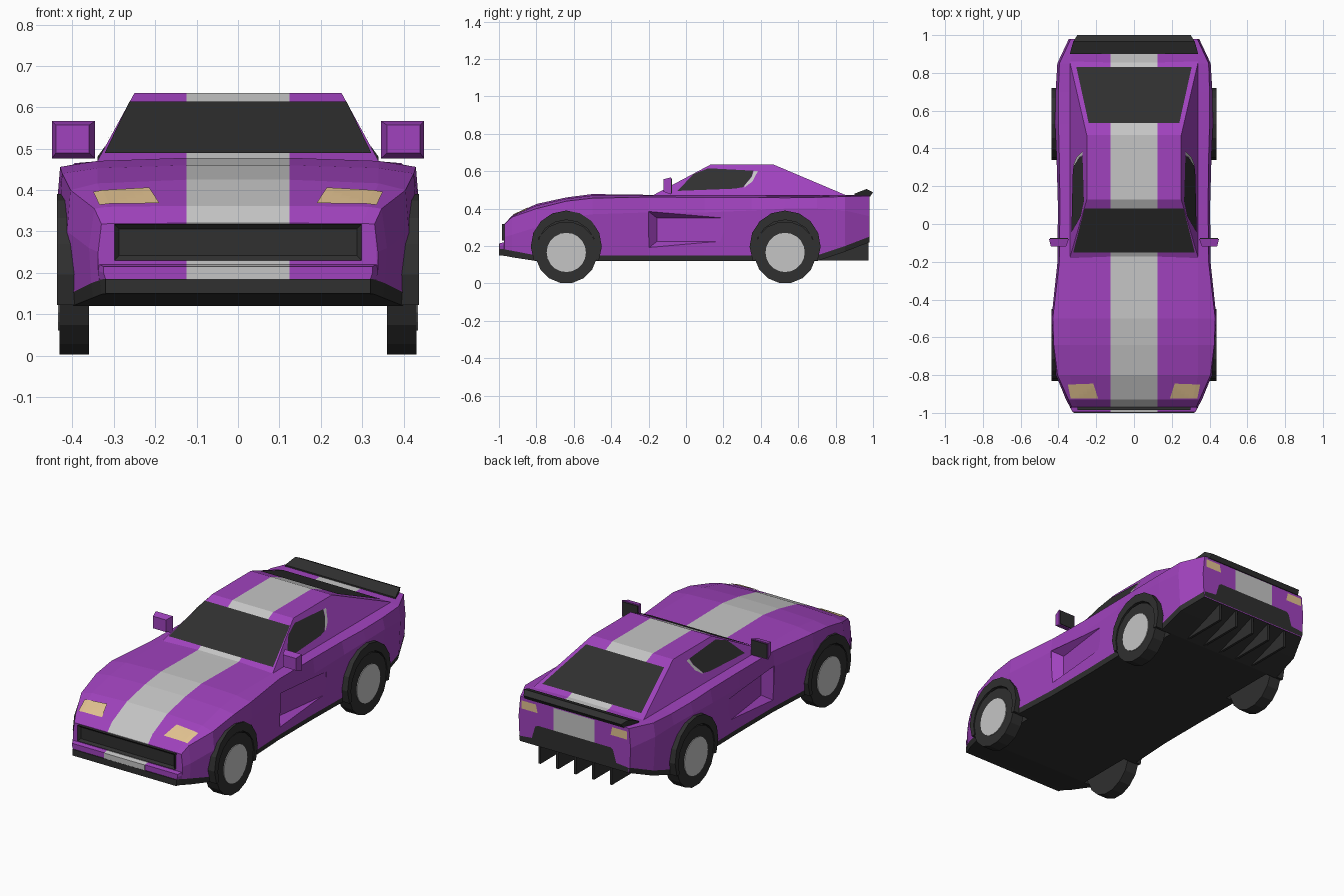
import bpy, bmesh, math
from mathutils import Vector
from mathutils.bvhtree import BVHTree

if "Cube" in bpy.data.objects:
    bpy.data.objects.remove(bpy.data.objects["Cube"])


def material(name, r, g, b):
    m = bpy.data.materials.new(name)
    m.diffuse_color = (r, g, b, 1)
    m.use_nodes = True
    m.node_tree.nodes["Principled BSDF"].inputs["Base Color"].default_value = m.diffuse_color
    return m


PURPLE, GREY, BLACK, TAN = range(4)
MATS = [material("purple paint", .35, .055, .51), material("silver grey", .56, .56, .56),
        material("black", .029, .029, .029), material("lamp tan", .76, .54, .28)]


def finish(name, bm, mat=None, mirror=False, recalc=True):
    """Turn a bmesh into an object, optionally with a copy mirrored across x."""
    if recalc:
        bmesh.ops.recalc_face_normals(bm, faces=bm.faces[:])
    if mat is not None:
        for f in bm.faces:
            f.material_index = mat
    if mirror:
        d = bmesh.ops.duplicate(bm, geom=bm.verts[:] + bm.edges[:] + bm.faces[:])["geom"]
        for v in d:
            if isinstance(v, bmesh.types.BMVert):
                v.co.x *= -1
        bmesh.ops.reverse_faces(bm, faces=[f for f in d if isinstance(f, bmesh.types.BMFace)])
    me = bpy.data.meshes.new(name)
    bm.to_mesh(me)
    bm.free()
    for m in MATS:
        me.materials.append(m)
    ob = bpy.data.objects.new(name, me)
    bpy.context.collection.objects.link(ob)
    return ob


def hull(name, pts, mat, mirror=False):
    bm = bmesh.new()
    for p in pts:
        bm.verts.new(p)
    bmesh.ops.convex_hull(bm, input=bm.verts[:])
    bmesh.ops.dissolve_limit(bm, angle_limit=.01, verts=bm.verts[:], edges=bm.edges[:])
    return finish(name, bm, mat, mirror)


def prism(name, profiles, x0, x1, mat, mirror=False):
    """Extrude (y, z) outlines from x0 to x1."""
    bm = bmesh.new()
    for prof in profiles:
        a = [bm.verts.new((x0, y, z)) for y, z in prof]
        b = [bm.verts.new((x1, y, z)) for y, z in prof]
        bm.faces.new(a)
        bm.faces.new(b[::-1])
        for i in range(len(a)):
            j = (i + 1) % len(a)
            bm.faces.new((a[i], b[i], b[j], a[j]))
    return finish(name, bm, mat, mirror)


def circle(cy, cz, r, n, a0=0, a1=360, closed=True):
    k = n if closed else n - 1
    return [(cy + r * math.cos(math.radians(a0 + (a1 - a0) * i / k)),
             cz + r * math.sin(math.radians(a0 + (a1 - a0) * i / k))) for i in range(n)]


def decal(name, target, pts, direction, mat, cuts=0, mirror=False):
    """Thin painted face projected onto a target along a direction."""
    src = bmesh.new()
    src.from_mesh(target.data)
    tree = BVHTree.FromBMesh(src)
    d = Vector(direction)
    bm = bmesh.new()
    f = bm.faces.new([bm.verts.new(p) for p in pts])
    f.normal_update()
    if f.normal.dot(d) > 0:
        f.normal_flip()
    if cuts:
        bmesh.ops.subdivide_edges(bm, edges=bm.edges[:], cuts=cuts, use_grid_fill=True)
    for v in bm.verts:
        hit = tree.ray_cast(v.co - d * 2, d)[0]
        if hit:
            v.co = hit - d * .005
    src.free()
    return finish(name, bm, mat, mirror, recalc=False)


# Lower body: loft of boxy sections
# y, z bottom, z sill, x sill, x mid, z mid, x edge, z edge, z top
stations = [
    (-.996, .15, .185, .32, .325, .20, .325, .215, .215),
    (-.972, .148, .184, .335, .338, .205, .335, .22, .22),
    (-.970, .148, .182, .335, .338, .25, .33, .318, .32),
    (-.93, .14, .175, .355, .36, .26, .347, .355, .362),
    (-.80, .12, .15, .405, .413, .30, .405, .40, .425),
    (-.64, .12, .15, .41, .43, .35, .425, .44, .46),
    (-.50, .12, .15, .41, .437, .37, .43, .456, .478),
    (-.20, .12, .15, .395, .405, .38, .395, .462, .474),
    (.10, .12, .15, .395, .403, .38, .392, .46, .474),
    (.35, .12, .15, .40, .41, .39, .395, .46, .474),
    (.53, .12, .15, .40, .418, .40, .40, .458, .474),
    (.70, .12, .15, .40, .415, .40, .40, .46, .473),
    (.85, .17, .20, .395, .406, .39, .395, .465, .472),
    (.98, .22, .25, .34, .345, .36, .335, .467, .472),
]
bm = bmesh.new()
rings = []
for y, zb, zs, xs, xm, zm, xe, ze, zt in stations:
    half = [(xs - .005, zb), (xs, zs), (xm, zm), (xe, ze),
            (min(.34, xe - .03), ze * .35 + zt * .65), (.125, zt)]
    ring = half + [(-x, z) for x, z in reversed(half)]
    rings.append([bm.verts.new((x, y, z)) for x, z in ring])
for a, b in zip(rings, rings[1:]):
    for i in range(12):
        j = (i + 1) % 12
        f = bm.faces.new((a[i], a[j], b[j], b[i]))
        f.material_index = {0: BLACK, 10: BLACK, 11: BLACK, 5: GREY}.get(i, PURPLE)
bm.faces.new(rings[0])
bm.faces.new(rings[-1][::-1])
body = finish("body", bm)

# Wheel wells and side vents cut into the body
WHEELS = (-.64, .53)
cutters = [prism("arch_cutter", [circle(y, .2, .182, 14)], .33, .55, BLACK, True) for y in WHEELS]
cutters.append(hull("vent_cutter", [(x, y, z) for x, y, z in (
    (.47, -.2, .19), (.47, -.2, .385), (.47, .2, .35), (.47, .2, .225),
    (.40, -.2, .19), (.40, -.2, .385), (.402, .2, .35), (.402, .2, .225),
    (.355, -.155, .225), (.355, -.155, .35))], PURPLE, True))
bpy.context.view_layer.objects.active = body
for c in cutters:
    m = body.modifiers.new("cut", 'BOOLEAN')
    m.operation = 'DIFFERENCE'
    m.solver = 'EXACT'
    m.object = c
    bpy.ops.object.modifier_apply(modifier=m.name)
    bpy.data.objects.remove(c)

# Cabin with striped roof
bm = bmesh.new()
rows = [[bm.verts.new((x, y, z)) for x in (-w, -.125, .125, w)] for y, z, w in
        ((-.18, .47, .34), (.13, .635, .25), (.47, .635, .25), (.86, .47, .34))]
for a, b in zip(rows, rows[1:]):
    for i in range(3):
        f = bm.faces.new((a[i], a[i + 1], b[i + 1], b[i]))
        f.material_index = GREY if i == 1 else PURPLE
for i in (0, 3):
    bm.faces.new([r[i] for r in rows])
bm.faces.new(rows[0] + rows[3][::-1])
cabin = finish("cabin", bm)

# Windows
down, side = (0, 0, -1), (-1, 0, 0)
decal("windshield", cabin, [(-.322, -.152, 0), (.322, -.152, 0), (.262, .082, 0), (-.262, .082, 0)], down, BLACK)
decal("rear_window", cabin, [(-.24, .535, 0), (.24, .535, 0), (.305, .83, 0), (-.305, .83, 0)], down, BLACK)
decal("side_window", cabin, [(0, y, z) for y, z in (
    (-.045, .495), (.04, .585), (.12, .616), (.36, .603), (.35, .57), (.305, .515), (.26, .507))],
    side, BLACK, mirror=True)
decal("window_pillar", cabin, [(0, y, z) for y, z in (
    (.362, .602), (.385, .602), (.355, .545), (.31, .512), (.315, .527), (.352, .57))],
    side, GREY, mirror=True)

# Lamps
decal("headlight", body, [(.19, -.925, 0), (.335, -.925, 0), (.35, -.85, 0), (.215, -.845, 0)],
      down, TAN, cuts=5, mirror=True)
front, back = (0, 1, 0), (0, -1, 0)
decal("tail_light", body, [(.225, 0, .405), (.325, 0, .405), (.325, 0, .45), (.235, 0, .45)],
      back, TAN, mirror=True)

# Front bumper lip, bumper stripe and rear panels
hull("front_lip", [(s * .32, y, z) for s in (-1, 1) for y in (-1, -.99) for z in (.15, .185)], BLACK)
hull("bumper_stripe", [(s * .125, y, z) for s in (-1, 1) for y in (-.999, -.99) for z in (.185, .215)], GREY)
decal("rear_stripe", body, [(-.125, 0, .335), (.125, 0, .335), (.125, 0, .46), (-.125, 0, .46)], back, GREY)
decal("rear_panel", body, [(-.334, 0, .222), (.334, 0, .222), (.338, 0, .25), (.26, 0, .258), (.24, 0, .325),
                           (.225, 0, .335), (-.225, 0, .335), (-.24, 0, .325), (-.26, 0, .258),
                           (-.338, 0, .25)], back, BLACK)

# Grille: framed plate with a sunken middle
bm = bmesh.new()
bmesh.ops.create_cube(bm, size=1)
for v in bm.verts:
    v.co = (v.co.x * .598, -.973 + v.co.y * .024, .274 + v.co.z * .088)
face = min(bm.faces, key=lambda f: f.calc_center_median().y)
bmesh.ops.inset_region(bm, faces=[face], thickness=.017, depth=-.012)
finish("grille", bm, BLACK)

# Spoiler
hull("spoiler", [(s * x, y, z) for s in (-1, 1) for x, y, z in (
    (.34, .90, .472), (.34, .90, .480), (.322, .965, .505), (.30, 1.0, .488), (.305, .985, .465))], BLACK)

# Diffuser fins
for i in range(5):
    x = (i - 2) * .11
    prism("diffuser_fin", [[(.69, .122), (.975, .122), (.975, .235), (.69, .135)]], x - .007, x + .007, BLACK)

# Mirrors with dark glass
hull("mirror", [(x, -.08, z) for x in (.345, .45) for z in (.476, .567)] +
     [(x, -.12, z) for x in (.36, .44) for z in (.49, .557)], PURPLE, True)
hull("mirror_glass", [(x, y, z) for x in (.35, .445) for y in (-.082, -.075) for z in (.481, .562)], BLACK, True)

# Wheels and arch flares
for y in WHEELS:
    prism("tire", [circle(y, .166, .166, 16, 11.25, 371.25)], .36, .431, BLACK, True)
    prism("rim", [circle(y, .166, .105, 20)], .42, .435, GREY, True)
    outer = circle(y, .2, .19, 11, -24, 204, False)
    inner = circle(y, .18, .160, 11, -20, 200, False)
    prism("arch_flare", [[outer[i], outer[i + 1], inner[i + 1], inner[i]] for i in range(10)],
          .36, .437, BLACK, True)
